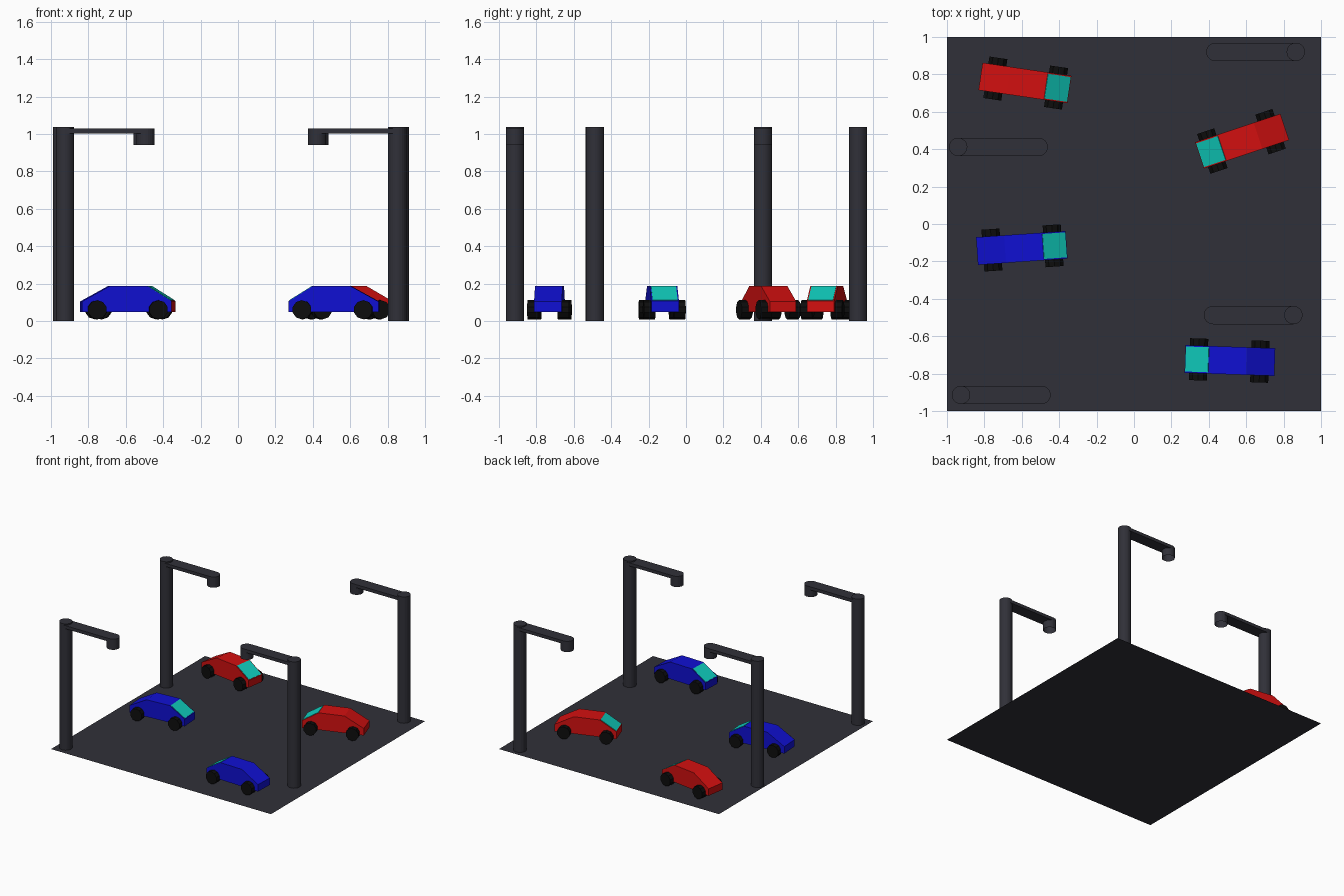
import bpy
import bmesh
from math import radians
from mathutils import Matrix, Vector

if "Cube" in bpy.data.objects:
    bpy.data.objects.remove(bpy.data.objects["Cube"], do_unlink=True)


def material(name, rgb):
    mat = bpy.data.materials.new(name)
    mat.use_nodes = True
    mat.diffuse_color = (*rgb, 1)
    mat.node_tree.nodes["Principled BSDF"].inputs["Base Color"].default_value = (*rgb, 1)
    return mat


ASPHALT = material("dark grey", (0.03, 0.03, 0.04))
RED = material("red", (0.65, 0.005, 0.005))
BLUE = material("blue", (0.005, 0.005, 0.65))
GLASS = material("turquoise glass", (0.005, 0.62, 0.52))
RUBBER = material("black rubber", (0.004, 0.004, 0.004))


def finish(name, bm, mat, place):
    bmesh.ops.recalc_face_normals(bm, faces=bm.faces)
    mesh = bpy.data.meshes.new(name)
    bm.to_mesh(mesh)
    bm.free()
    mesh.materials.append(mat)
    obj = bpy.data.objects.new(name, mesh)
    obj.matrix_world = place
    bpy.context.collection.objects.link(obj)
    return obj


def prism(name, profile, half_width, mat, place):
    """Extrude an x-z outline evenly to both sides in y."""
    bm = bmesh.new()
    face = bm.faces.new([bm.verts.new((x, -half_width, z)) for x, z in profile])
    extruded = bmesh.ops.extrude_face_region(bm, geom=[face])["geom"]
    verts = [v for v in extruded if isinstance(v, bmesh.types.BMVert)]
    bmesh.ops.translate(bm, verts=verts, vec=(0, 2 * half_width, 0))
    return finish(name, bm, mat, place)


def cylinder(name, radius, depth, sides, mat, place, hollow=0):
    """Cylinder on its local z axis, optionally recessed from below."""
    bm = bmesh.new()
    bmesh.ops.create_cone(bm, cap_ends=True, segments=sides, radius1=radius,
                          radius2=radius, depth=depth)
    if hollow:
        base = min(bm.faces, key=lambda f: f.calc_center_median().z)
        bmesh.ops.inset_region(bm, faces=[base], thickness=0.006)
        bmesh.ops.translate(bm, verts=base.verts, vec=(0, 0, hollow))
    return finish(name, bm, mat, place)


def frame(x, y, angle):
    return Matrix.Translation((x, y, 0)) @ Matrix.Rotation(radians(angle), 4, "Z")


# Parking lot surface
ground = bmesh.new()
bmesh.ops.create_grid(ground, x_segments=1, y_segments=1, size=1)
finish("ground", ground, ASPHALT, Matrix())


# Street lamps: pole, flat arm and hollow lamp head
def lamp(x, y, angle):
    place = frame(x, y, angle)
    radius, reach, top = 0.049, 0.43, 1.028
    cylinder("lamp_pole", radius, 1.038, 24, ASPHALT,
             place @ Matrix.Translation((0, 0, 0.519)))
    prism("lamp_arm", [(0, 1.002), (reach, 1.002), (reach, top), (0, top)],
          radius, ASPHALT, place)
    cylinder("lamp_head", radius, 0.088, 24, ASPHALT,
             place @ Matrix.Translation((reach, 0, top - 0.044)), hollow=0.06)


for x, y, angle in [(-0.94, 0.412, 0), (-0.925, -0.914, 0),
                    (0.865, 0.92, 180), (0.852, -0.487, 180)]:
    lamp(x, y, angle)


# Cars: wedge body, windscreen plate and four wheels
def car(x, y, angle, paint):
    place = frame(x, y, angle)
    roof, nose = Vector((0.11, 0.187)), Vector((0.24, 0.106))
    prism("car_body", [(-0.24, 0.047), (0.24, 0.047), nose, roof,
                       (-0.09, 0.187), (-0.24, 0.104)], 0.074, paint, place)
    slope = nose - roof
    lift = Vector((-slope.y, slope.x)).normalized() * 0.003
    upper, lower = roof + slope * 0.03, roof + slope * 0.97
    prism("windscreen", [upper, lower, lower + lift, upper + lift],
          0.067, GLASS, place)
    for along in (-0.16, 0.168):
        for side in (-1, 1):
            cylinder("wheel", 0.051, 0.062, 10, RUBBER,
                     place @ Matrix.Translation((along, side * 0.081, 0.06))
                     @ Matrix.Rotation(radians(90), 4, "X"))


car(-0.60, -0.128, 4, BLUE)
car(0.513, -0.73, 178, BLUE)
car(-0.583, 0.754, -8.4, RED)
car(0.578, 0.443, 198.5, RED)
